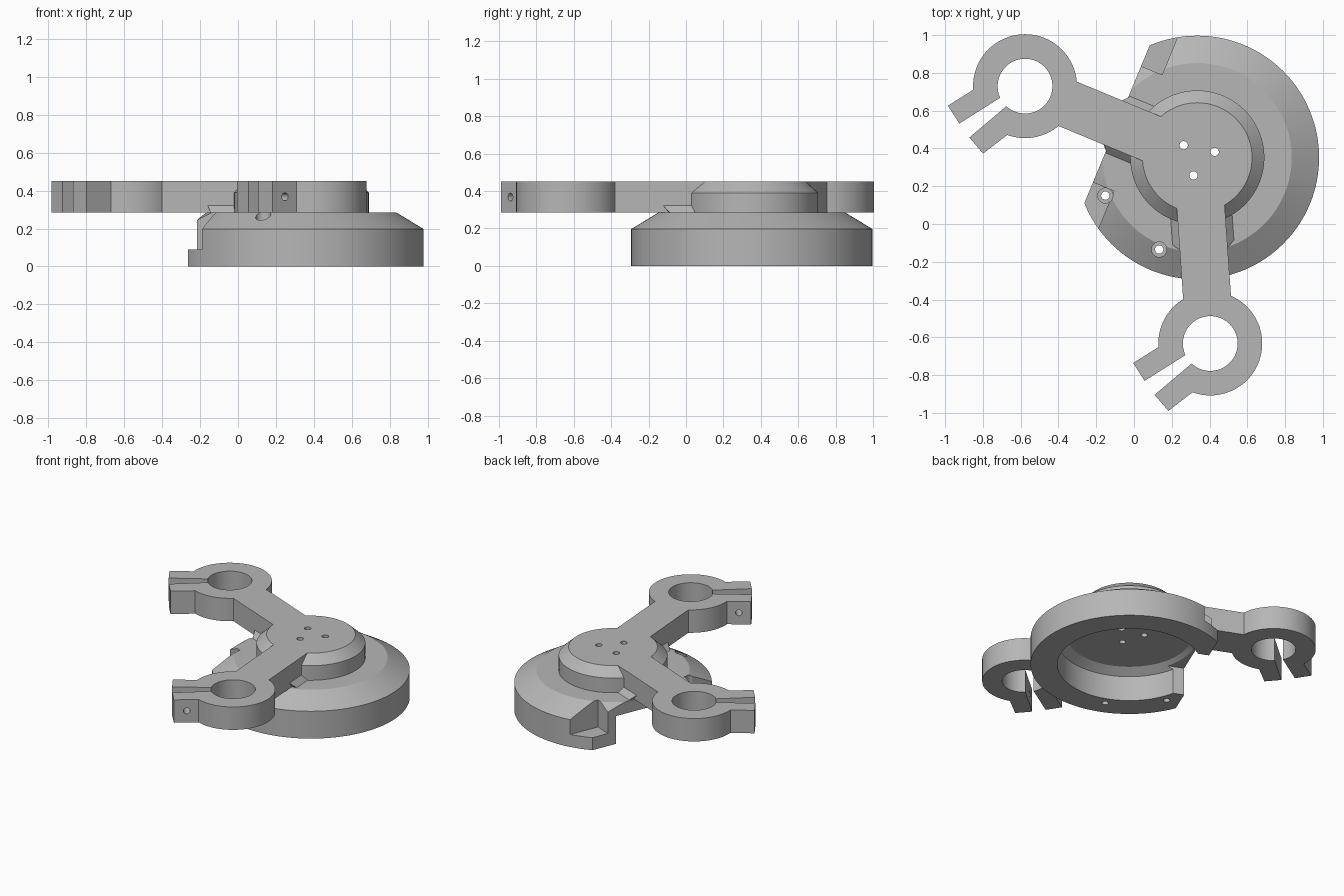
import bpy, bmesh
from math import sin, cos, pi, radians, hypot, atan2
from mathutils import Matrix, Vector

if "Cube" in bpy.data.objects:
    bpy.data.objects.remove(bpy.data.objects["Cube"])

grey = bpy.data.materials.new("machined grey")
grey.use_nodes = True
grey.diffuse_color = (0.47, 0.47, 0.47, 1)
grey.node_tree.nodes["Principled BSDF"].inputs["Base Color"].default_value = (0.47, 0.47, 0.47, 1)

CX, CY = 0.335, 0.352
ARM_ANGLES = (157.5, -86)
ARM_REACH = 0.987
BOTTOM, TOP = 0.285, 0.45


def finish(name, bm):
    bmesh.ops.recalc_face_normals(bm, faces=bm.faces)
    mesh = bpy.data.meshes.new(name)
    bm.to_mesh(mesh)
    bm.free()
    mesh.materials.append(grey)
    obj = bpy.data.objects.new(name, mesh)
    bpy.context.collection.objects.link(obj)
    return obj


def prism(name, outline, z0, z1, matrix=Matrix()):
    bm = bmesh.new()
    face = bm.faces.new([bm.verts.new((x, y, z0)) for x, y in outline])
    up = bmesh.ops.extrude_face_region(bm, geom=[face])["geom"]
    for v in up:
        if isinstance(v, bmesh.types.BMVert):
            v.co.z = z1
    bm.transform(matrix)
    return finish(name, bm)


def box(name, x0, x1, y0, y1, z0, z1, matrix=Matrix()):
    return prism(name, [(x0, y0), (x1, y0), (x1, y1), (x0, y1)], z0, z1, matrix)


def lathe(name, profile, steps=128):
    # Stacked rings closed with flat caps
    bm = bmesh.new()
    rings = [[bm.verts.new((CX + r * cos(2 * pi * i / steps), CY + r * sin(2 * pi * i / steps), z))
              for i in range(steps)] for r, z in profile]
    for a, b in zip(rings, rings[1:]):
        for i in range(steps):
            j = (i + 1) % steps
            bm.faces.new((a[i], a[j], b[j], b[i]))
    bm.faces.new(rings[0])
    bm.faces.new(rings[-1])
    return finish(name, bm)


def rod(name, start, end, radius):
    start, end = Vector(start), Vector(end)
    axis = end - start
    bm = bmesh.new()
    bmesh.ops.create_cone(bm, cap_ends=True, segments=28, radius1=radius, radius2=radius, depth=axis.length)
    turn = axis.to_track_quat('Z', 'Y').to_matrix().to_4x4()
    bm.transform(Matrix.Translation((start + end) / 2) @ turn)
    return finish(name, bm)


def combine(target, tool, operation):
    mod = target.modifiers.new(operation, 'BOOLEAN')
    mod.operation, mod.object, mod.solver = operation, tool, 'EXACT'
    bpy.context.view_layer.objects.active = target
    bpy.ops.object.modifier_apply(modifier=mod.name)
    bpy.data.objects.remove(tool)


def frame(angle):
    return Matrix.Translation((CX, CY, 0)) @ Matrix.Rotation(radians(angle), 4, 'Z')


def arc(r, a0, a1, n=72):
    return [(r * cos(radians(a0 + (a1 - a0) * i / n)), r * sin(radians(a0 + (a1 - a0) * i / n)))
            for i in range(n + 1)]


# Round base with a bevelled shoulder and a hollow underside
base = lathe("round_base", [(0.645, 0), (0.645, 0.197), (0.5, BOTTOM)])
combine(base, lathe("cavity", [(0.47, -0.1), (0.47, 0.18), (0.41, 0.22)]), 'DIFFERENCE')

# Flat side, open slot and two low screw tabs
side = frame(ARM_ANGLES[0])
combine(base, box("flat_cut", 0.46, 1, -1, 1, -0.1, 0.6, side), 'DIFFERENCE')
combine(base, box("slot_cut", 0.3, 0.8, -0.27, 0.27, -0.1, 0.2, side), 'DIFFERENCE')
for s in (-1, 1):
    y0, y1 = sorted((s * 0.333, s * 0.9))
    combine(base, box("tab_cut", 0.34, 0.8, y0, y1, 0.09, 0.6, side), 'DIFFERENCE')

# Counterbored screw holes around the rim
for k in range(8):
    a = radians(22.5 + 45 * k)
    if k == 3:
        continue
    x, y = CX + 0.527 * cos(a), CY + 0.527 * sin(a)
    combine(base, rod("screw_hole", (x, y, -0.1), (x, y, 0.5), 0.022), 'DIFFERENCE')
    combine(base, rod("counterbore", (x, y, 0.06), (x, y, 0.5), 0.04), 'DIFFERENCE')

# Raised hub with two arms
carrier = lathe("hub_and_arms", [(0.355, BOTTOM), (0.355, 0.39), (0.29, TOP)])
for angle in ARM_ANGLES:
    place = frame(angle)
    combine(carrier, box("arm", 0, 0.78, -0.127, 0.127, BOTTOM, TOP, place), 'UNION')

    # Split clamp ring with two splayed ears
    centre = place @ Vector((ARM_REACH, 0, 0))
    outline = (arc(0.275, 184, -110) + [(-0.222, -0.357), (-0.295, -0.272)]
               + arc(0.145, -133, 205) + [(-0.348, -0.198), (-0.408, -0.103)])
    clamp = prism("clamp", outline, BOTTOM, TOP, Matrix.Translation(centre))
    combine(carrier, clamp, 'UNION')
    middle = centre + Vector((0, 0, 0.368))
    combine(carrier, rod("clamp_bolt_hole", middle + Vector((-0.10, -0.38, 0)),
                         middle + Vector((-0.385, 0.0, 0)), 0.021), 'DIFFERENCE')

# Three centre holes through the hub and base
for a in (18, 138, 258):
    x, y = CX + 0.097 * cos(radians(a)), CY + 0.097 * sin(radians(a))
    for part in (base, carrier):
        combine(part, rod("centre_hole", (x, y, 0.1), (x, y, 0.6), 0.022), 'DIFFERENCE')

# Small sloped webs where each arm leaves the hub
parts = [base, carrier]
for n, angle in enumerate(ARM_ANGLES):
    for s in (-1, 1):
        bm = bmesh.new()
        for u, v, z in ((0.3, 0.12, 0.283), (0.3, 0.165, 0.283), (0.3, 0.12, 0.33),
                        (0.45, 0.12, 0.283), (0.45, 0.165, 0.283), (0.49, 0.12, 0.33)):
            bm.verts.new((u, s * v, z))
        bmesh.ops.convex_hull(bm, input=bm.verts)
        bm.transform(frame(angle))
        parts.append(finish(f"arm_{n + 1}_web_{'left' if s > 0 else 'right'}", bm))

# Smooth the round walls, keep the edges crisp
for obj in bpy.context.view_layer.objects:
    obj.select_set(obj in parts)
bpy.context.view_layer.objects.active = base
bpy.ops.object.shade_smooth_by_angle(angle=radians(25))
